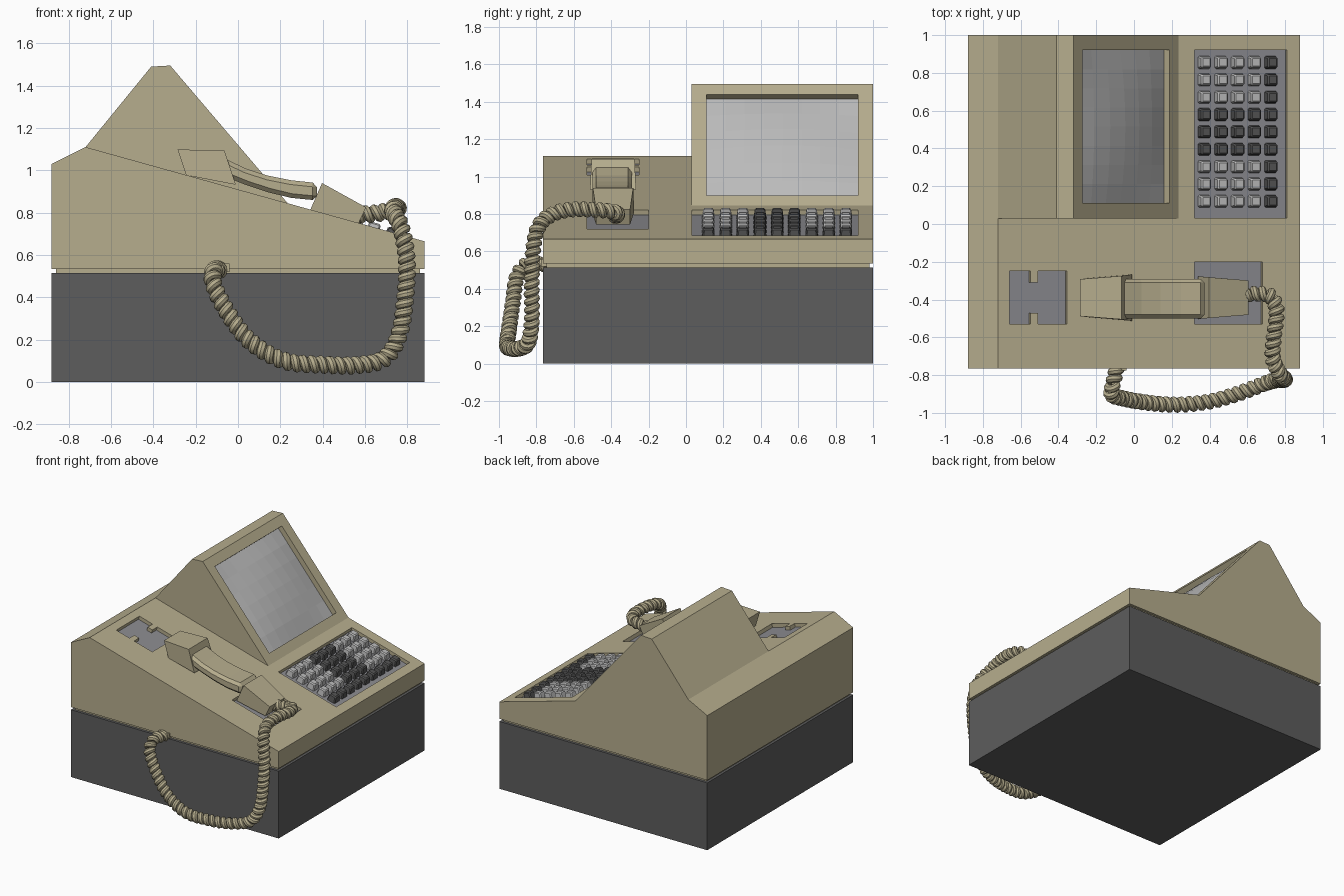
import bpy, bmesh, math
from mathutils import Vector, Matrix

if "Cube" in bpy.data.objects:
    bpy.data.objects.remove(bpy.data.objects["Cube"])


def material(name, rgb):
    m = bpy.data.materials.new(name)
    m.diffuse_color = (*rgb, 1)
    m.use_nodes = True
    m.node_tree.nodes["Principled BSDF"].inputs["Base Color"].default_value = m.diffuse_color
    return m


TAN = material("tan_plastic", (0.47, 0.42, 0.27))
DARK = material("dark_grey", (0.11, 0.11, 0.11))
PANEL = material("panel_grey", (0.26, 0.26, 0.28))
KEY_DARK = material("key_dark", (0.09, 0.09, 0.09))
LIGHT = material("light_grey", (0.5, 0.5, 0.5))


def finish(name, bm, mat=None):
    bmesh.ops.recalc_face_normals(bm, faces=bm.faces)
    me = bpy.data.meshes.new(name)
    bm.to_mesh(me)
    bm.free()
    ob = bpy.data.objects.new(name, me)
    bpy.context.collection.objects.link(ob)
    if mat:
        me.materials.append(mat)
    return ob


def prism(name, pts, y0, y1, mat=None, inset=None):
    """Extrude an x-z profile along y; inset narrows it per point."""
    bm = bmesh.new()
    inset = inset or [0] * len(pts)
    a = [bm.verts.new((x, y0 + i, z)) for (x, z), i in zip(pts, inset)]
    b = [bm.verts.new((x, y1 - i, z)) for (x, z), i in zip(pts, inset)]
    bm.faces.new(a)
    bm.faces.new(b[::-1])
    for i in range(len(pts)):
        j = (i + 1) % len(pts)
        bm.faces.new((a[i], b[i], b[j], a[j]))
    return finish(name, bm, mat)


def box(name, x0, x1, y0, y1, z0, z1, mat=None):
    return prism(name, [(x0, z0), (x1, z0), (x1, z1), (x0, z1)], y0, y1, mat)


# Sloped deck frame: x is measured horizontally, h along the deck normal
RIDGE, LIP = (-0.72, 1.11), (0.88, 0.665)
DECK = math.atan2(RIDGE[1] - LIP[1], LIP[0] - RIDGE[0])


def deck_slab(name, x0, x1, y0, y1, h0, h1, mat=None):
    c = math.cos(DECK)
    ob = box(name, (x0 - RIDGE[0]) / c, (x1 - RIDGE[0]) / c, y0, y1, h0, h1, mat)
    ob.matrix_world = Matrix.Translation((RIDGE[0], 0, RIDGE[1])) @ Matrix.Rotation(DECK, 4, 'Y')
    return ob


def cut(ob, cutter):
    mod = ob.modifiers.new("cut", 'BOOLEAN')
    mod.operation, mod.solver, mod.object = 'DIFFERENCE', 'EXACT', cutter
    bpy.context.view_layer.objects.active = ob
    bpy.ops.object.modifier_apply(modifier=mod.name)
    bpy.data.objects.remove(cutter)


# Base and the recessed seam above it
box("base", -0.88, 0.88, -0.765, 1.0, 0, 0.515, DARK)
box("seam", -0.86, 0.86, -0.745, 0.98, 0.515, 0.535, TAN)

# Upper housing: full silhouette with the screen hood, hood cut away at the front
TOP, FOOT = (-0.32, 1.495), (0.235, 0.8444)
housing = prism("housing", [(-0.88, 0.535), (-0.88, 1.03), RIDGE, (-0.41, 1.49), TOP, FOOT,
                            LIP, (0.88, 0.535)], -0.765, 1.0, TAN)
cut(housing, prism("cutter", [RIDGE, (-0.72, 1.7), (0.235, 1.7), FOOT], -0.9, 0.03))

# Screen recess and bulging glass, in the frame of the hood's sloping face
tilt = math.atan2(TOP[1] - FOOT[1], FOOT[0] - TOP[0])
face = Matrix.Translation((-0.042, 0.515, 1.17)) @ Matrix.Rotation(tilt, 4, 'Y')
recess = box("cutter", -0.355, 0.355, -0.405, 0.405, -0.045, 0.1)
recess.matrix_world = face
bpy.context.view_layer.update()
cut(housing, recess)
bm = bmesh.new()
bmesh.ops.create_grid(bm, x_segments=6, y_segments=8, size=1)
for v in bm.verts:
    x, y = v.co.x, v.co.y
    v.co = (x * 0.355, y * 0.405, -0.04 + 0.035 * (1 - x * x) * (1 - y * y))
finish("screen", bm, LIGHT).matrix_world = face

# Wells in the deck: keyboard, earpiece cradle, mouthpiece cradle
for name, *r in (("keyboard_panel", 0.32, 0.81, 0.031, 0.92),
                 ("ear_cradle", -0.66, -0.355, -0.53, -0.25),
                 ("mouth_cradle", 0.32, 0.68, -0.53, -0.2)):
    c = deck_slab("cutter", *r, -0.03, 0.1)
    bpy.context.view_layer.update()
    cut(housing, c)
    deck_slab(name, *r, -0.034, -0.027, PANEL)
for i, (y0, y1) in enumerate(((-0.53, -0.47), (-0.31, -0.25))):
    deck_slab(f"cradle_tab_{i}", -0.548, -0.508, y0, y1, -0.03, 0, TAN)

# Keys: tapered, bevelled caps sharing one mesh per shade
def key_mesh(name, mat):
    bm = bmesh.new()
    bmesh.ops.create_cube(bm, size=1)
    for v in bm.verts:
        s = 0.068 if v.co.z < 0 else 0.054
        v.co = (v.co.x * s, v.co.y * s, (v.co.z + 0.5) * 0.052)
    edges = [e for e in bm.edges if any(v.co.z > 0.01 for v in e.verts)]
    bmesh.ops.bevel(bm, geom=edges, offset=0.007, segments=1, affect='EDGES')
    ob = finish(name, bm, mat)
    me = ob.data
    bpy.data.objects.remove(ob)
    return me


light_key, dark_key = key_mesh("key_light", LIGHT), key_mesh("key_dark", KEY_DARK)
normal = Vector((math.sin(DECK), 0, math.cos(DECK)))
for col in range(5):
    for row in range(9):
        dark = col == 4 or 3 <= row <= 5
        ob = bpy.data.objects.new(f"key_{col}_{row}", dark_key if dark else light_key)
        x = 0.378 + col * 0.088
        z = RIDGE[1] - (x - RIDGE[0]) * math.tan(DECK)
        ob.location = Vector((x, 0.12 + row * 0.0919, z)) - 0.03 * normal
        ob.rotation_euler = (0, DECK, 0)
        bpy.context.collection.objects.link(ob)

# Telephone handset: two flared ends and a curved grip
prism("earpiece", [(-0.285, 1.098), (-0.065, 1.095), (-0.01, 0.932), (-0.245, 0.977)],
      -0.513, -0.267, TAN, [0.025, 0.008, 0, 0.02])
prism("mouthpiece", [(0.397, 0.94), (0.605, 0.825), (0.567, 0.745), (0.34, 0.81)],
      -0.503, -0.277, TAN, [0.005, 0.022, 0.022, 0])
grip = prism("grip", [(-0.1, 1.07), (-0.045, 1.047), (0.04, 1.007), (0.14, 0.975), (0.25, 0.953), (0.373, 0.94),
                      (0.373, 0.858), (0.25, 0.87), (0.14, 0.897), (0.04, 0.93), (-0.04, 0.962), (-0.1, 0.98)],
             -0.5, -0.29, TAN)
bev = grip.modifiers.new("bevel", 'BEVEL')
bev.width, bev.segments, bev.limit_method, bev.angle_limit = 0.02, 1, 'ANGLE', 1.0

# Coiled cord: helix around a smooth path from mouthpiece to housing
P = [Vector(p) for p in (
    (0.56, -0.375, 0.79), (0.64, -0.37, 0.795), (0.72, -0.38, 0.81), (0.755, -0.46, 0.82), (0.74, -0.6, 0.825),
    (0.735, -0.71, 0.80), (0.77, -0.79, 0.73), (0.797, -0.82, 0.58), (0.79, -0.825, 0.4), (0.76, -0.825, 0.22),
    (0.69, -0.845, 0.11), (0.56, -0.895, 0.08), (0.4, -0.94, 0.082), (0.22, -0.957, 0.1), (0.06, -0.945, 0.19),
    (-0.05, -0.925, 0.33), (-0.115, -0.905, 0.46), (-0.115, -0.86, 0.525), (-0.1, -0.8, 0.53),
    (-0.09, -0.75, 0.53))]
path = []
for i in range(len(P) - 1):
    a, b, c, d = P[max(i - 1, 0)], P[i], P[i + 1], P[min(i + 2, len(P) - 1)]
    for k in range(40):
        t = k / 40
        path.append(0.5 * (2 * b + (c - a) * t + (2 * a - 5 * b + 4 * c - d) * t ** 2
                           + (3 * b - a - 3 * c + d) * t ** 3))
PITCH, COIL_R, STEPS = 0.043, 0.023, 14
coil, side, phase, carry = [], Vector((0, 0, 1)), 0.0, 0.0
step = PITCH / STEPS
for p, q in zip(path, path[1:]):
    seg = q - p
    tan = seg.normalized()
    side = (side - tan * side.dot(tan)).normalized()
    other = tan.cross(side)
    while carry < seg.length:
        coil.append(p + tan * carry + COIL_R * (math.cos(phase) * side + math.sin(phase) * other))
        phase += 2 * math.pi / STEPS
        carry += step
    carry -= seg.length
cu = bpy.data.curves.new("cord", 'CURVE')
cu.dimensions, cu.bevel_depth, cu.bevel_resolution, cu.use_fill_caps = '3D', 0.021, 2, True
sp = cu.splines.new('POLY')
sp.points.add(len(coil) - 1)
for pt, co in zip(sp.points, coil):
    pt.co = (*co, 1)
cu.materials.append(TAN)
cord = bpy.data.objects.new("cord", cu)
bpy.context.collection.objects.link(cord)
bpy.ops.object.select_all(action='DESELECT')
cord.select_set(True)
bpy.context.view_layer.objects.active = cord
bpy.ops.object.convert(target='MESH')
bpy.ops.object.shade_smooth_by_angle()

# Cord socket on the housing front
box("cord_socket", -0.12, -0.04, -0.775, -0.74, 0.52, 0.56, TAN)
